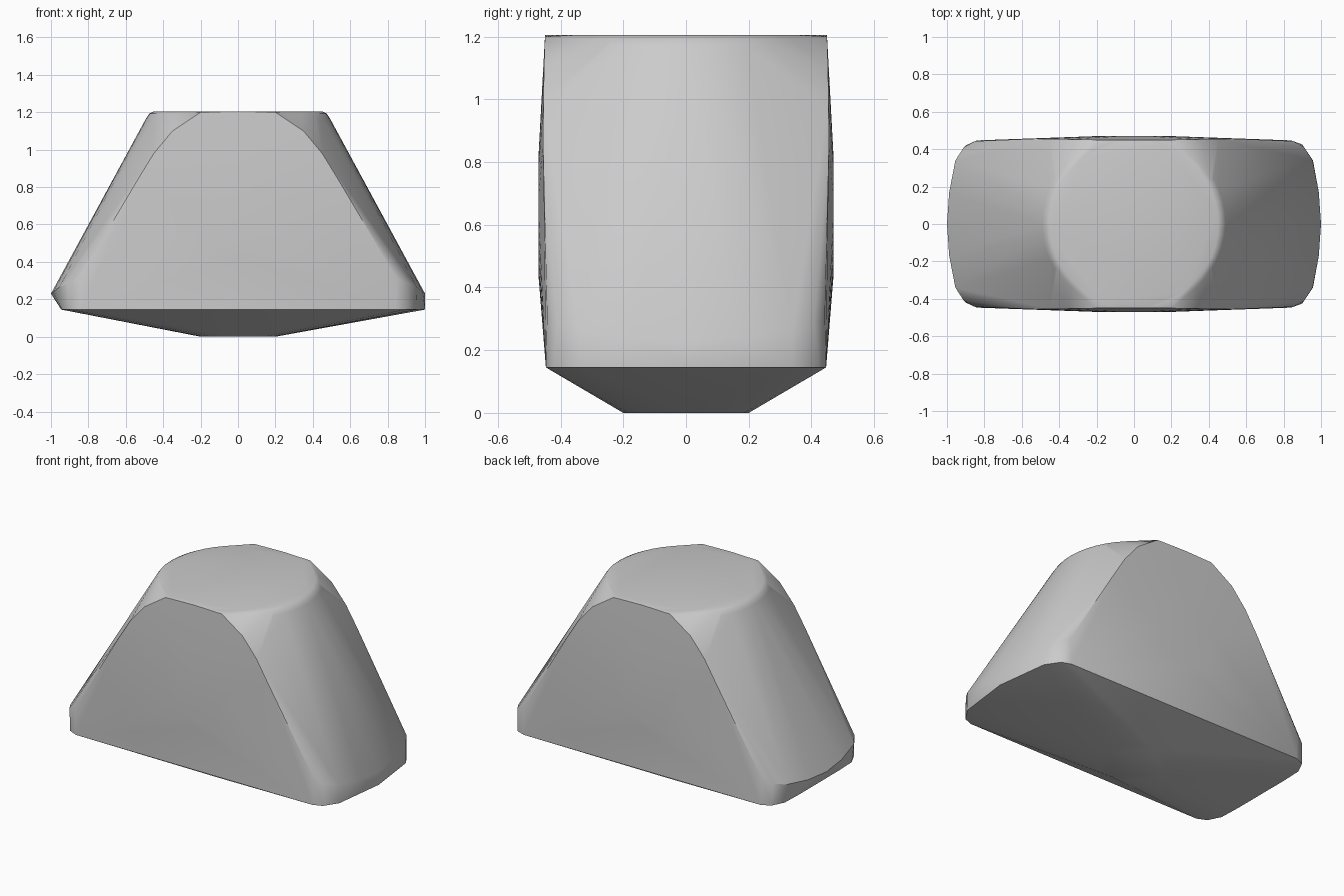
import bpy
import bmesh
import math

cube = bpy.data.objects.get("Cube")
if cube:
    bpy.data.objects.remove(cube, do_unlink=True)


def ring(radius, z, count=48, depth_limit=0.45):
    """Horizontal circle, flattened at the front and back faces."""
    points = []
    for i in range(count):
        a = 2 * math.pi * i / count
        y = radius * math.sin(a)
        points.append((radius * math.cos(a), max(-depth_limit, min(depth_limit, y)), z))
    return points


def both_sides(points):
    """Repeat points on the front and the back."""
    return [(x, s * y, z) for x, y, z in points for s in (-1, 1)]


points = []

# Round top with a softened rim
for radius, z in [(0.45, 1.205), (0.475, 1.192), (0.49, 1.17)]:
    points += ring(radius, z)

# Small flat foot
points += ring(0.2, 0, 16)

# Slightly raised disc on the front and back faces
for i in range(20):
    a = 2 * math.pi * i / 20
    points += both_sides([(0.2 * math.cos(a), 0.47, 0.63 + 0.2 * math.sin(a))])

# Arched border of the broad faces, and the rounded upper edge of the ends
arch = [(0.2, 0.45, 1.2), (0.35, 0.453, 1.1), (0.45, 0.455, 0.98), (0.53, 0.456, 0.85)]
shoulder = [(0.85, 0.443, 0.31), (0.91, 0.41, 0.285), (0.955, 0.34, 0.265),
            (0.988, 0.17, 0.24), (1, 0, 0.23)]
for side in (-1, 1):
    points += both_sides([(side * x, y, z) for x, y, z in arch + shoulder])

# Lower rim: rounded left end, blunter right end
left_rim = [(0.84, 0.447), (0.9, 0.425), (0.957, 0.34), (1, 0)]
right_rim = [(-0.84, 0.447), (-0.9, 0.42), (-0.94, 0.34), (-0.945, 0.2)]
points += both_sides([(x, y, 0.145) for x, y in left_rim + right_rim])

# Skin the outline
bm = bmesh.new()
for p in points:
    bm.verts.new(p)
bmesh.ops.remove_doubles(bm, verts=bm.verts[:], dist=0.001)
bmesh.ops.convex_hull(bm, input=bm.verts[:])
loose = [v for v in bm.verts if not v.link_faces]
bmesh.ops.delete(bm, geom=loose, context='VERTS')
bmesh.ops.dissolve_limit(bm, angle_limit=math.radians(0.3),
                         verts=bm.verts[:], edges=bm.edges[:])
bmesh.ops.recalc_face_normals(bm, faces=bm.faces[:])

mesh = bpy.data.meshes.new("tapered_block")
bm.to_mesh(mesh)
bm.free()
block = bpy.data.objects.new("tapered_block", mesh)
bpy.context.collection.objects.link(block)

# Plain grey
grey = bpy.data.materials.new("plain_grey")
grey.use_nodes = True
colour = (0.6, 0.6, 0.6, 1)
grey.diffuse_color = colour
grey.node_tree.nodes["Principled BSDF"].inputs["Base Color"].default_value = colour
mesh.materials.append(grey)

# Smooth flanks, crisp borders
bpy.ops.object.select_all(action='DESELECT')
block.select_set(True)
bpy.context.view_layer.objects.active = block
bpy.ops.object.shade_smooth_by_angle(angle=math.radians(32))
